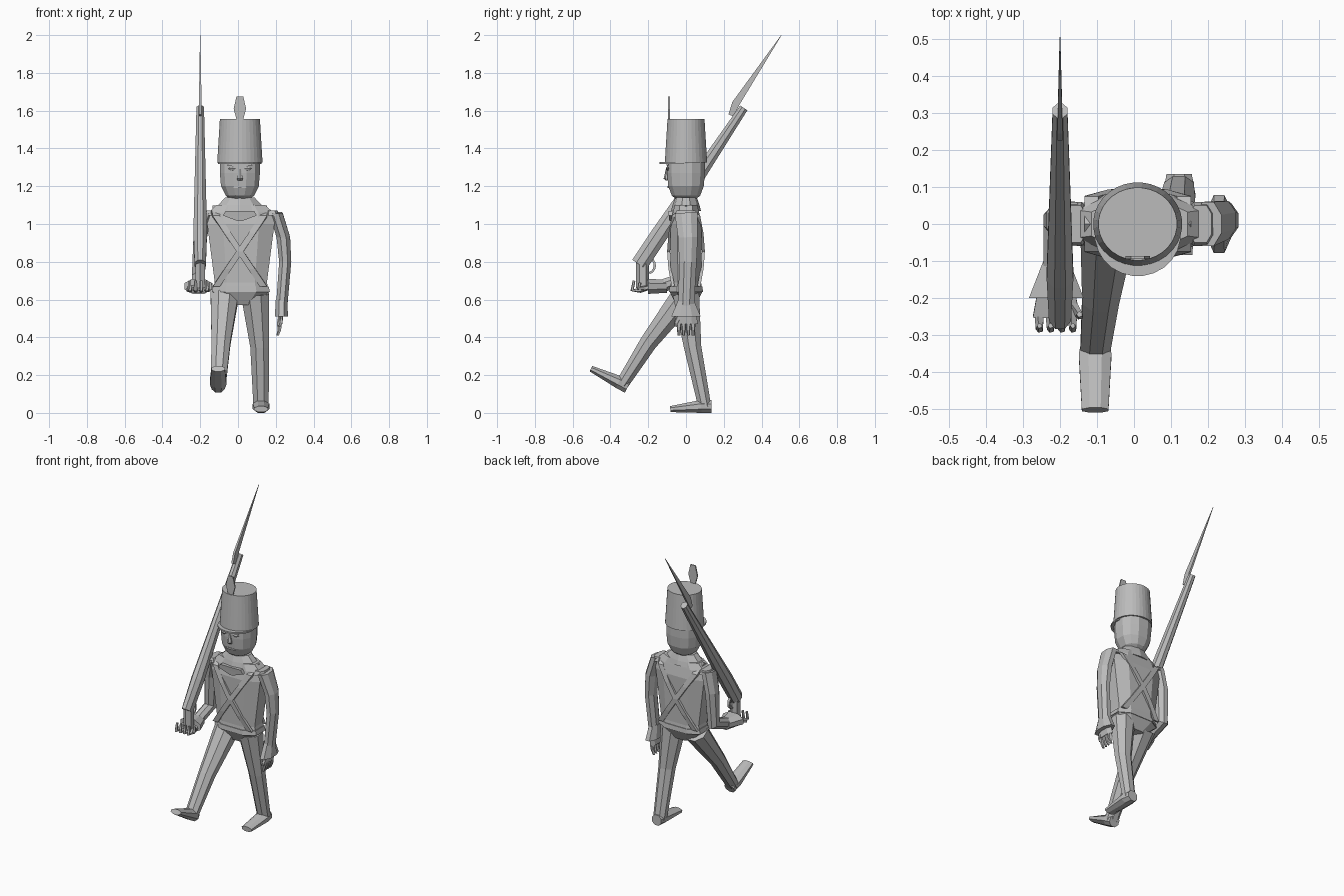
import bpy, bmesh, math
from mathutils import Vector

default_cube = bpy.data.objects.get("Cube")
if default_cube:
    bpy.data.objects.remove(default_cube)

grey = bpy.data.materials.new("plain_grey")
grey.use_nodes = True
grey.diffuse_color = (.5, .5, .5, 1)
grey.node_tree.nodes["Principled BSDF"].inputs["Base Color"].default_value = grey.diffuse_color


def spread(values, fraction):
    """Read a value from a list stretched evenly along a path."""
    place = fraction * (len(values) - 1)
    low = min(int(place), len(values) - 2)
    return values[low] + (values[low + 1] - values[low]) * (place - low)


def corner(value, power, largest):
    return math.copysign(abs(value) ** power, value) / largest


def loft(name, path, width, depth, sides=8, power=1):
    """Skin a closed tube along a path; a low power squares its section."""
    bm = bmesh.new()
    path = [Vector(point) for point in path]
    last = len(path) - 1
    across = Vector((1, 0, 0))
    largest = math.cos(math.pi / sides) ** power
    loops = []
    for index, centre in enumerate(path):
        tangent = path[min(index + 1, last)] - path[max(index - 1, 0)]
        outward = tangent.cross(across).normalized()
        half_width = spread(width, index / last)
        half_depth = spread(depth, index / last)
        loop = []
        for step in range(sides):
            angle = math.tau * (step + .5) / sides
            u = corner(math.cos(angle), power, largest) * half_width
            v = corner(math.sin(angle), power, largest) * half_depth
            loop.append(bm.verts.new(centre + across * u + outward * v))
        loops.append(loop)
    for lower, upper in zip(loops, loops[1:]):
        for step in range(sides):
            following = (step + 1) % sides
            bm.faces.new((lower[step], lower[following], upper[following], upper[step]))
    bm.faces.new(loops[0])
    bm.faces.new(loops[-1])
    bmesh.ops.recalc_face_normals(bm, faces=bm.faces[:])
    mesh = bpy.data.meshes.new(name)
    bm.to_mesh(mesh)
    bm.free()
    mesh.materials.append(grey)
    bpy.context.collection.objects.link(bpy.data.objects.new(name, mesh))


middle = .01


def upright(name, heights, width, depth, x=middle, y=0, sides=8, power=1):
    """Loft a part straight up through the given heights."""
    loft(name, [(x, y, height) for height in heights], width, depth, sides, power)


# Hat, visor and plume
upright("hat", (1.325, 1.555), width=(.12, .106), depth=(.112, .098), sides=32)
upright("visor", (1.318, 1.328), width=(.115, .115), depth=(.11, .11), y=-.03, sides=24)
upright("plume", (1.54, 1.61, 1.675), width=(.014, .033, .018), depth=(.004, .004), y=-.09, sides=4)

# Head, neck and face
upright("head", (1.13, 1.15, 1.2, 1.27, 1.33), width=(.05, .075, .1, .106, .106),
        depth=(.05, .075, .094, .1, .1), sides=12, power=.85)
upright("neck", (1.08, 1.17), width=(.06, .05), depth=(.05, .05), sides=10)
upright("nose", (1.29, 1.24, 1.23), width=(.006, .016, .012), depth=(.006, .016, .006), y=-.1, sides=6)
upright("mouth", (1.19, 1.2), width=(.035, .03), depth=(.006, .006), y=-.092, sides=6)
for label, side in (("right", -1), ("left", 1)):
    eye_x = middle + side * .042
    upright(label + "_eye", (1.284, 1.293, 1.302), width=(.008, .022, .008),
            depth=(.005, .008, .005), x=eye_x, y=-.098, sides=6)
    upright(label + "_brow", (1.31, 1.318), width=(.026, .02), depth=(.006, .006),
            x=eye_x, y=-.098, sides=4)

# Coat, belt and collar
upright("coat", (.57, .64, .69, 1, 1.06, 1.1), width=(.07, .15, .138, .178, .172, .13),
        depth=(.05, .086, .08, .083, .07, .06), x=.015, power=.7)
upright("belt", (.64, .67), width=(.154, .147), depth=(.09, .087), x=.015, power=.7)
upright("collar", (1.07, 1.1, 1.14), width=(.14, .115, .078), depth=(.075, .068, .055), sides=10)
upright("neckcloth", (1.07, 1.045, 1.015), width=(.075, .09, .01), depth=(.012, .006),
        y=-.082, sides=4)

# Cross straps and epaulettes, mirrored about the middle
for label, side in (("right", -1), ("left", 1)):
    front = []
    for step in range(5):
        rise = step / 4
        front.append((middle + side * .125 * (2 * rise - 1),
                      -.068 - .024 * math.sin(math.pi * rise), .67 + .37 * rise))
    shoulder_top = (middle + side * .125, 0, 1.09)
    back = [(x, -y, z) for x, y, z in reversed(front)]
    loft(label + "_strap", front + [shoulder_top] + back, width=(.019, .019),
         depth=(.008, .008), sides=4)
    upright(label + "_epaulette", (1.045, 1.072), width=(.036, .03), depth=(.06, .05),
            x=middle + side * .17, power=.7)

# Legs and feet: the left one stands, the right one strides forward
poses = {
    "left": dict(hip=(.09, 0, .63), knee=(.115, .035, .35), ankle=(.122, .1, .03),
                 heel=(.122, .135, .034), instep=(.122, .08, .034), toe=(.122, -.083, .02)),
    "right": dict(hip=(-.07, 0, .63), knee=(-.09, -.2, .37), ankle=(-.105, -.34, .15),
                  heel=(-.105, -.308, .137), instep=(-.105, -.356, .163), toe=(-.105, -.503, .234)),
}
for label, pose in poses.items():
    loft(label + "_leg", [pose["hip"], pose["knee"], pose["ankle"]],
         width=(.075, .05, .04), depth=(.07, .046, .034))
    loft(label + "_foot", [pose["heel"], pose["instep"], pose["toe"]],
         width=(.034, .044, .036), depth=(.034, .034, .016))

# Sleeves with flared cuffs
loft("left_sleeve", [(.2, 0, 1.06), (.24, .01, .93), (.25, .01, .8), (.23, 0, .55)],
     width=(.036, .036, .032, .03), depth=(.06, .052, .046, .042))
loft("left_cuff", [(.23, 0, .6), (.23, 0, .51)], width=(.03, .035), depth=(.04, .078))
loft("right_sleeve", [(-.17, 0, 1.06), (-.2, .01, .93), (-.21, .01, .72), (-.21, -.13, .67)],
     width=(.036, .036, .034, .034), depth=(.06, .052, .044, .034))
loft("right_cuff", [(-.21, -.1, .67), (-.21, -.2, .67)], width=(.035, .074), depth=(.034, .04))


def hand(label, wrist, knuckles, across, reach, curl):
    """Build a palm, four curled fingers and a thumb on the negative side."""
    wrist, knuckles, across, reach, curl = map(Vector, (wrist, knuckles, across, reach, curl))
    breadth = abs(across.x) * 1.6 + .015
    thickness = abs(across.y) * 1.6 + .015
    loft(label + "_palm", [wrist, knuckles], width=(breadth * .8, breadth),
         depth=(thickness * .8, thickness), sides=6)
    for number in range(4):
        base = knuckles + across * (number - 1.5)
        loft(label + "_finger_" + str(number + 1), [base, base + reach, base + reach + curl],
             width=(.011, .006), depth=(.011, .006), sides=5)
    base = (wrist + knuckles) / 2 - across * 1.5
    bend = base + reach - across * .6
    loft(label + "_thumb", [base, bend, bend + curl * .6], width=(.012, .007),
         depth=(.012, .007), sides=5)


# Left hand hangs open, right hand cups the musket
hand("left", wrist=(.23, 0, .54), knuckles=(.22, 0, .47), across=(0, .025, 0),
     reach=(0, 0, -.03), curl=(-.01, 0, -.03))
hand("right", wrist=(-.21, -.18, .67), knuckles=(-.21, -.25, .65), across=(-.03, 0, 0),
     reach=(0, -.035, 0), curl=(0, .01, .05))

# Musket: grip, stock with barrel, guard and bayonet
gun_x = -.2
butt = Vector((gun_x, -.247, .785))
muzzle = Vector((gun_x, .306, 1.615))
upright("musket_grip", (.66, .82), width=(.026, .026), depth=(.03, .03), x=gun_x, y=-.23, sides=6)
loft("musket_stock", [butt, butt.lerp(muzzle, .2), muzzle], width=(.03, .036, .02),
     depth=(.045, .045, .023))
guard = []
for step in range(8):
    angle = math.pi * (step / 7 - .45)
    guard.append(Vector((gun_x, -.2 + .035 * math.cos(angle), .78 + .04 * math.sin(angle))))
loft("trigger_guard", guard, width=(.008, .008), depth=(.006, .006), sides=4)
loft("bayonet", [(gun_x, .238, 1.575), (gun_x, .262, 1.635), (gun_x, .505, 2)],
     width=(.007, .007, .001), depth=(.014, .02, .001), sides=4)
